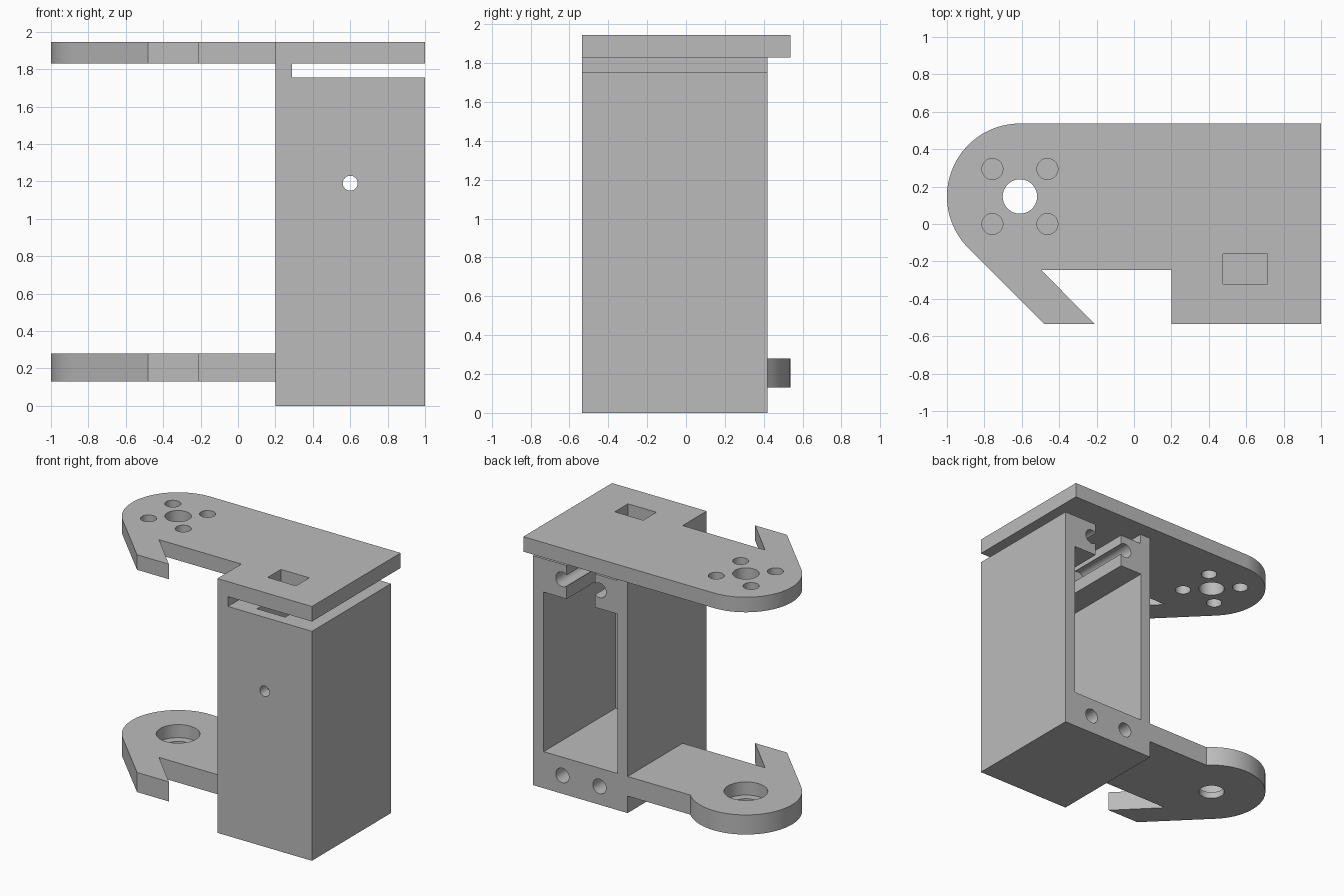
import bpy
import bmesh
from math import sin, cos, pi, asin, radians

if "Cube" in bpy.data.objects:
    bpy.data.objects.remove(bpy.data.objects["Cube"])

# Single flat colour
grey = bpy.data.materials.new("plain grey")
grey.use_nodes = True
colour = (0.5, 0.5, 0.5, 1)
grey.diffuse_color = colour
grey.node_tree.nodes["Principled BSDF"].inputs["Base Color"].default_value = colour

PIVOT_X, PIVOT_Y, PIVOT_R = -0.61, 0.147, 0.39
FRONT, BACK, REAR_EDGE = -0.535, 0.42, 0.537
BOX_L, BOX_R = 0.2, 1.0
MID = (BOX_L + BOX_R) / 2


def prism(name, outline, z0, z1):
    """Extrude a flat outline between two heights."""
    bm = bmesh.new()
    base = bm.faces.new([bm.verts.new((x, y, z0)) for x, y in outline])
    ext = bmesh.ops.extrude_face_region(bm, geom=[base])["geom"]
    bmesh.ops.translate(bm, vec=(0, 0, z1 - z0),
                        verts=[v for v in ext if isinstance(v, bmesh.types.BMVert)])
    bmesh.ops.recalc_face_normals(bm, faces=bm.faces)
    mesh = bpy.data.meshes.new(name)
    bm.to_mesh(mesh)
    bm.free()
    mesh.materials.append(grey)
    ob = bpy.data.objects.new(name, mesh)
    bpy.context.collection.objects.link(ob)
    return ob


def box(name, x0, x1, y0, y1, z0, z1):
    return prism(name, [(x0, y0), (x1, y0), (x1, y1), (x0, y1)], z0, z1)


def arc(x, y, r, a0, a1, n):
    return [(x + r * cos(a0 + (a1 - a0) * i / n), y + r * sin(a0 + (a1 - a0) * i / n))
            for i in range(n + 1)]


def drill_z(x, y, r, z0, z1):
    return prism("drill", arc(x, y, r, 0, 2 * pi, 40)[:-1], z0, z1)


def drill_y(x, z, r, y0, y1):
    ob = prism("drill", arc(0, 0, r, 0, 2 * pi, 32)[:-1], -y1, -y0)
    ob.rotation_euler.x = pi / 2
    ob.location = (x, 0, z)
    return ob


def cut(target, cutters):
    """Subtract each cutter, then bake the result and drop the cutters."""
    for c in cutters:
        c.hide_render = True
        m = target.modifiers.new("cut", "BOOLEAN")
        m.operation, m.solver, m.object = "DIFFERENCE", "EXACT", c
    bpy.context.view_layer.update()
    graph = bpy.context.evaluated_depsgraph_get()
    mesh = bpy.data.meshes.new_from_object(target.evaluated_get(graph))
    target.modifiers.clear()
    target.data = mesh
    for c in cutters:
        bpy.data.objects.remove(c)


def smooth(ob):
    bpy.ops.object.select_all(action="DESELECT")
    ob.select_set(True)
    bpy.context.view_layer.objects.active = ob
    bpy.ops.object.shade_smooth_by_angle(angle=radians(30))


# Rounded nose running into the angled hook, shared by both arms
def nose_and_hook(start_angle):
    return arc(PIVOT_X, PIVOT_Y, PIVOT_R, start_angle, 1.25 * pi, 40) + [
        (-0.48, FRONT), (-0.21, FRONT), (-0.497, -0.245), (BOX_L, -0.245)]


# Top plate with mounting holes and a rectangular slot
top_plate = prism("top_plate", nose_and_hook(pi / 2) + [
    (BOX_L, FRONT), (BOX_R, FRONT), (BOX_R, REAR_EDGE)], 1.83, 1.945)
holes = [drill_z(PIVOT_X, PIVOT_Y, 0.092, 1.7, 2.1)]
for sx in (-1, 1):
    for sy in (-1, 1):
        holes.append(drill_z(PIVOT_X + sx * 0.147, PIVOT_Y + sy * 0.147, 0.056, 1.7, 2.1))
holes.append(box("slot", 0.475, 0.715, -0.32, -0.16, 1.7, 2.1))
cut(top_plate, holes)

# Lower arm with a counterbored pivot hole
lower_arm = prism("lower_arm", nose_and_hook(asin((BACK - PIVOT_Y) / PIVOT_R)) + [
    (BOX_L, BACK)], 0.13, 0.28)
cut(lower_arm, [drill_z(PIVOT_X, PIVOT_Y, 0.092, 0, 0.5),
                drill_z(PIVOT_X, PIVOT_Y, 0.152, 0.18, 0.5)])

# Housing: open at the back, notched above, with screw holes
housing = box("housing", BOX_L, BOX_R, FRONT, BACK, 0, 1.755)
cutters = [box("cavity", 0.285, 0.91, -0.45, 0.6, 0.28, 1.5),
           box("notch", 0.475, 0.715, -0.45, 0.6, 1.4, 1.9),
           drill_y(MID, 1.19, 0.04, -0.7, -0.3)]
for side in (-1, 1):
    for z in (0.14, 1.64):
        cutters.append(drill_y(MID - 0.005 + side * 0.157, z, 0.056, -0.11, 0.6))
cut(housing, cutters)

# Riser joining the housing to the top plate
box("riser", BOX_L, 0.29, FRONT, BACK, 1.755, 1.83)

for ob in (top_plate, lower_arm, housing):
    smooth(ob)
